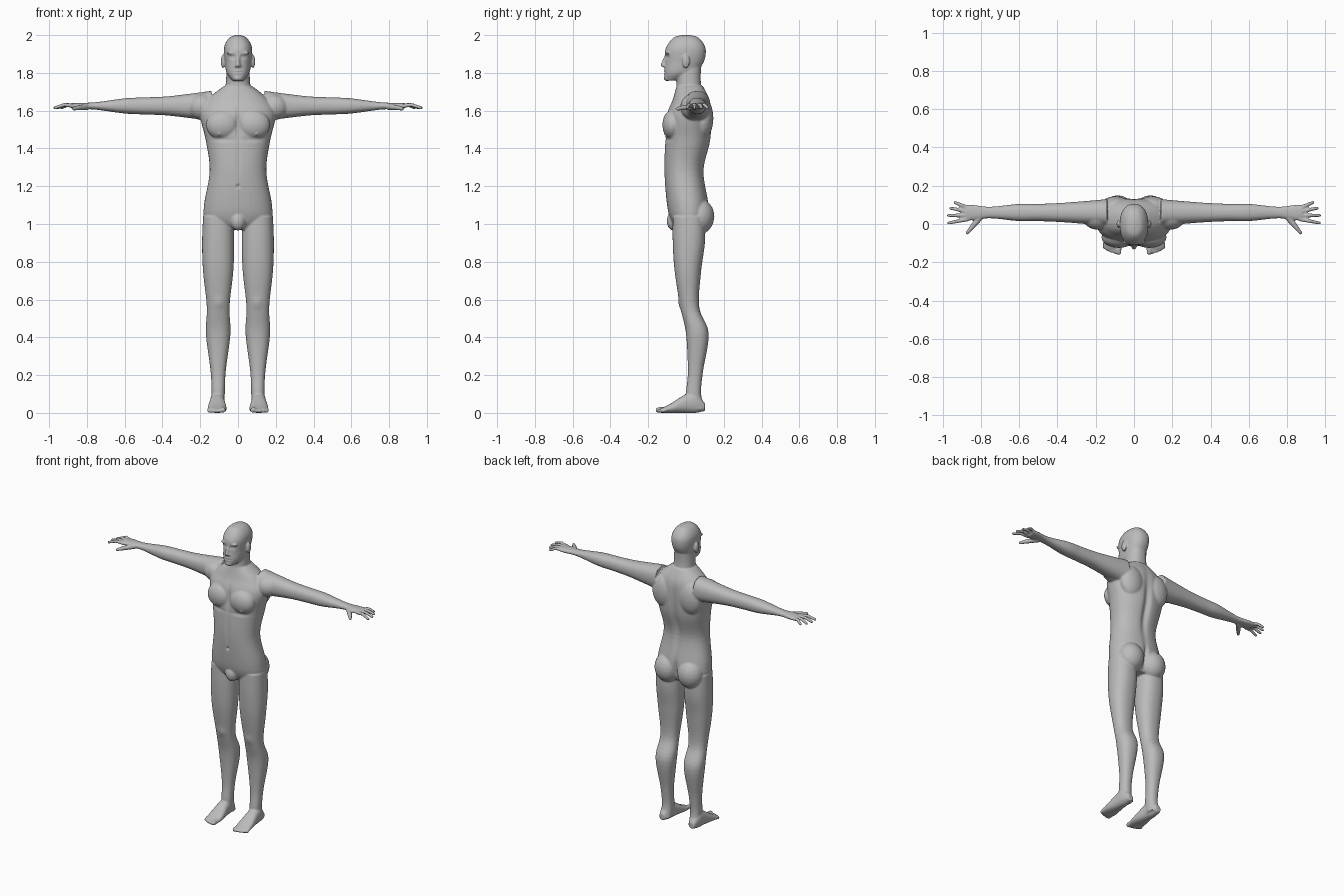
import bpy, bmesh, math
from mathutils import Vector, Matrix

default_cube = bpy.data.objects.get("Cube")
if default_cube:
    bpy.data.objects.remove(default_cube, do_unlink=True)

bm = bmesh.new()
SEGMENTS = 40
ROUNDNESS = .88
PLACE = {"x": lambda along, side, depth: (along, side, depth),
         "y": lambda along, side, depth: (side, along, depth),
         "z": lambda along, side, depth: (side, depth, along)}


def smooth_rows(rows, steps=6):
    """Pass a smooth curve through a list of cross-section rows."""
    result = []
    last = len(rows) - 1
    for i in range(last):
        around = (rows[max(i - 1, 0)], rows[i], rows[i + 1], rows[min(i + 2, last)])
        for k in range(steps):
            t = k / steps
            result.append([
                (q + q + (r - p) * t + (p + p - 5 * q + 4 * r - s) * t * t
                 + (3 * q - p - 3 * r + s) * t ** 3) / 2
                for p, q, r, s in zip(*around)])
    result.append(rows[last])
    return result


def rounded(value):
    return math.copysign(abs(value) ** ROUNDNESS, value)


def loft(axis, centre, rows):
    """Rows hold: position along the axis, half width, low edge, high edge."""
    place = PLACE[axis]
    rings = []
    for along, half_width, low, high in smooth_rows(rows):
        ring = []
        for k in range(SEGMENTS):
            angle = math.tau * k / SEGMENTS
            side = centre + half_width * rounded(math.cos(angle))
            depth = (low + high) / 2 + (high - low) / 2 * rounded(math.sin(angle))
            ring.append(bm.verts.new(place(along, side, depth)))
        rings.append(ring)
    for lower, upper in zip(rings, rings[1:]):
        for k in range(SEGMENTS):
            after = (k + 1) % SEGMENTS
            bm.faces.new((lower[k], lower[after], upper[after], upper[k]))
    bm.faces.new(rings[0])
    bm.faces.new(rings[-1])


def muscle(centre, radii):
    matrix = Matrix.Translation(centre) @ Matrix.Diagonal((*radii, 1))
    bmesh.ops.create_icosphere(bm, subdivisions=3, radius=1, matrix=matrix)


def digit(points, start_radius, end_radius, beads=12):
    """Tapered round finger, toe or nose bridge along a bent line."""
    spans = len(points) - 1
    for span in range(spans):
        start, end = Vector(points[span]), Vector(points[span + 1])
        for k in range(beads + 1):
            part = k / beads
            radius = start_radius + (end_radius - start_radius) * (span + part) / spans
            matrix = Matrix.Translation(start.lerp(end, part)) @ Matrix.Scale(radius, 4)
            bmesh.ops.create_icosphere(bm, subdivisions=2, radius=1, matrix=matrix)


def mirror_parts():
    """Copy everything built so far to the other side."""
    everything = bm.verts[:] + bm.edges[:] + bm.faces[:]
    copy = bmesh.ops.duplicate(bm, geom=everything)["geom"]
    for item in copy:
        if isinstance(item, bmesh.types.BMVert):
            item.co.x = -item.co.x


# Left leg
loft("z", .105, [
    (.02, .035, .01, .1), (.1, .035, 0, .08), (.22, .04, .01, .09),
    (.42, .065, 0, .12), (.56, .06, -.03, .07), (.75, .08, -.06, .08),
    (.9, .085, -.07, .1), (1.04, .08, -.07, .1)])

# Left foot and toes
loft("y", .11, [
    (-.13, .045, 0, .025), (-.08, .05, 0, .05), (0, .04, 0, .1),
    (.05, .035, 0, .11), (.1, .02, .01, .05)])
for toe in range(5):
    x = .08 + .018 * toe
    tip = -.147 + .0015 * toe ** 2
    thickness = .011 if toe else .015
    digit([(x, -.1, .02), (x, tip, thickness)], thickness, thickness)

# Left arm and palm, level along the arm height
arm_height = 1.625
arm_rows = [(.14, .07, .08), (.25, .06, .065), (.38, .05, .05), (.5, .045, .045),
            (.6, .045, .04), (.75, .03, .02), (.84, .04, .016), (.88, .04, .015)]
loft("x", .06, [(x, wide, arm_height - tall, arm_height + tall)
                for x, wide, tall in arm_rows])

# Left fingers fan out from the palm, index to little finger, then the thumb
for finger, length in enumerate((.1, .1, .09, .07)):
    fan = (finger - 1) * .2
    knuckle = Vector((.87, .025 + .02 * finger, arm_height))
    reach = Vector((math.cos(fan), math.sin(fan), 0)) * length
    middle = knuckle + reach / 2 + Vector((0, 0, .006))
    tip = knuckle + reach - Vector((0, 0, .01))
    digit([knuckle, middle, tip], .012, .009)
digit([(.8, .04, 1.62), (.845, -.015, 1.615), (.87, -.045, 1.61)], .018, .01)

# Left side muscles and features
muscle((.19, .04, 1.62), (.08, .07, .07))        # shoulder
muscle((.08, -.07, 1.525), (.09, .055, .08))     # chest
muscle((.095, .09, 1.56), (.085, .055, .11))     # shoulder blade
muscle((.085, .07, 1.04), (.085, .08, .095))     # buttock
muscle((.03, -.095, 1.905), (.03, .014, .009))   # brow
muscle((.08, 0, 1.86), (.011, .02, .036))        # ear
muscle((.01, -.113, 1.837), (.009, .01, .008))   # nostril
mirror_parts()

# Torso, from groin to the base of the neck
loft("z", 0, [
    (.97, .07, -.05, .08), (1.02, .17, -.08, .11), (1.1, .18, -.1, .12),
    (1.28, .15, -.115, .095), (1.44, .17, -.11, .13), (1.58, .2, -.1, .135),
    (1.66, .16, -.07, .125), (1.73, .075, -.05, .09)])
muscle((0, -.066, 1.015), (.04, .036, .05))

# Neck
loft("z", 0, [(1.6, .08, -.06, .11), (1.74, .065, -.05, .08), (1.83, .06, -.06, .08)])

# Head, chin, lips and nose
loft("z", 0, [
    (1.76, .03, -.11, -.04), (1.8, .06, -.115, .05), (1.86, .07, -.11, .095),
    (1.92, .075, -.11, .105), (1.96, .065, -.09, .09), (1.99, .04, -.06, .06),
    (2, .01, -.02, .02)])
muscle((0, -.1, 1.773), (.026, .018, .017))
muscle((0, -.105, 1.803), (.024, .014, .014))
digit([(0, -.106, 1.89), (0, -.123, 1.842)], .008, .012)

bmesh.ops.recalc_face_normals(bm, faces=bm.faces[:])
mesh = bpy.data.meshes.new("body_parts")
bm.to_mesh(mesh)
bm.free()
body = bpy.data.objects.new("body", mesh)
bpy.context.collection.objects.link(body)

# Fuse the parts into one skin and soften the seams
fuse = body.modifiers.new("fuse", "REMESH")
fuse.mode = "VOXEL"
fuse.voxel_size = .005
soften = body.modifiers.new("soften", "SMOOTH")
soften.factor = .5
soften.iterations = 5
bpy.context.view_layer.update()
graph = bpy.context.evaluated_depsgraph_get()
skin = bpy.data.meshes.new_from_object(body.evaluated_get(graph))
body.modifiers.clear()
body.data = skin
bpy.data.meshes.remove(mesh)
skin.name = "body"

# Carved details, alike on both sides: centre, reach, depth pushed backward
details = {
    "breastbone": ((0, -.11, 1.53), (.012, .06, .07), .012),
    "chest crease": ((.085, -.11, 1.447), (.06, .05, .012), .005),
    "nipple": ((.1, -.11, 1.475), (.008, .03, .008), -.005),
    "belly line": ((0, -.11, 1.33), (.012, .05, .1), .004),
    "navel": ((0, -.11, 1.2), (.008, .03, .009), .01),
    "spine": ((0, .12, 1.4), (.022, .06, .18), -.018),
    "cleft": ((0, .13, 1.05), (.014, .07, .07), -.02),
    "kneecap": ((.1, -.04, .58), (.028, .04, .03), -.006),
    "eye socket": ((.03, -.11, 1.884), (.016, .03, .01), .01),
    "eyeball": ((.03, -.1, 1.883), (.008, .03, .006), -.005),
    "mouth": ((0, -.115, 1.803), (.024, .03, .004), .006),
}
for vertex in skin.vertices:
    for centre, reach, depth in details.values():
        if abs(vertex.co.z - centre[2]) < 3 * reach[2]:
            spot = (abs(vertex.co.x), vertex.co.y, vertex.co.z)
            distance = sum(((a - b) / r) ** 2 for a, b, r in zip(spot, centre, reach))
            vertex.co.y += depth * math.exp(-distance)
skin.shade_smooth()

# Grey skin
grey = bpy.data.materials.new("grey_skin")
grey.use_nodes = True
colour = (.5, .5, .5, 1)
grey.diffuse_color = colour
grey.node_tree.nodes["Principled BSDF"].inputs["Base Color"].default_value = colour
skin.materials.clear()
skin.materials.append(grey)
